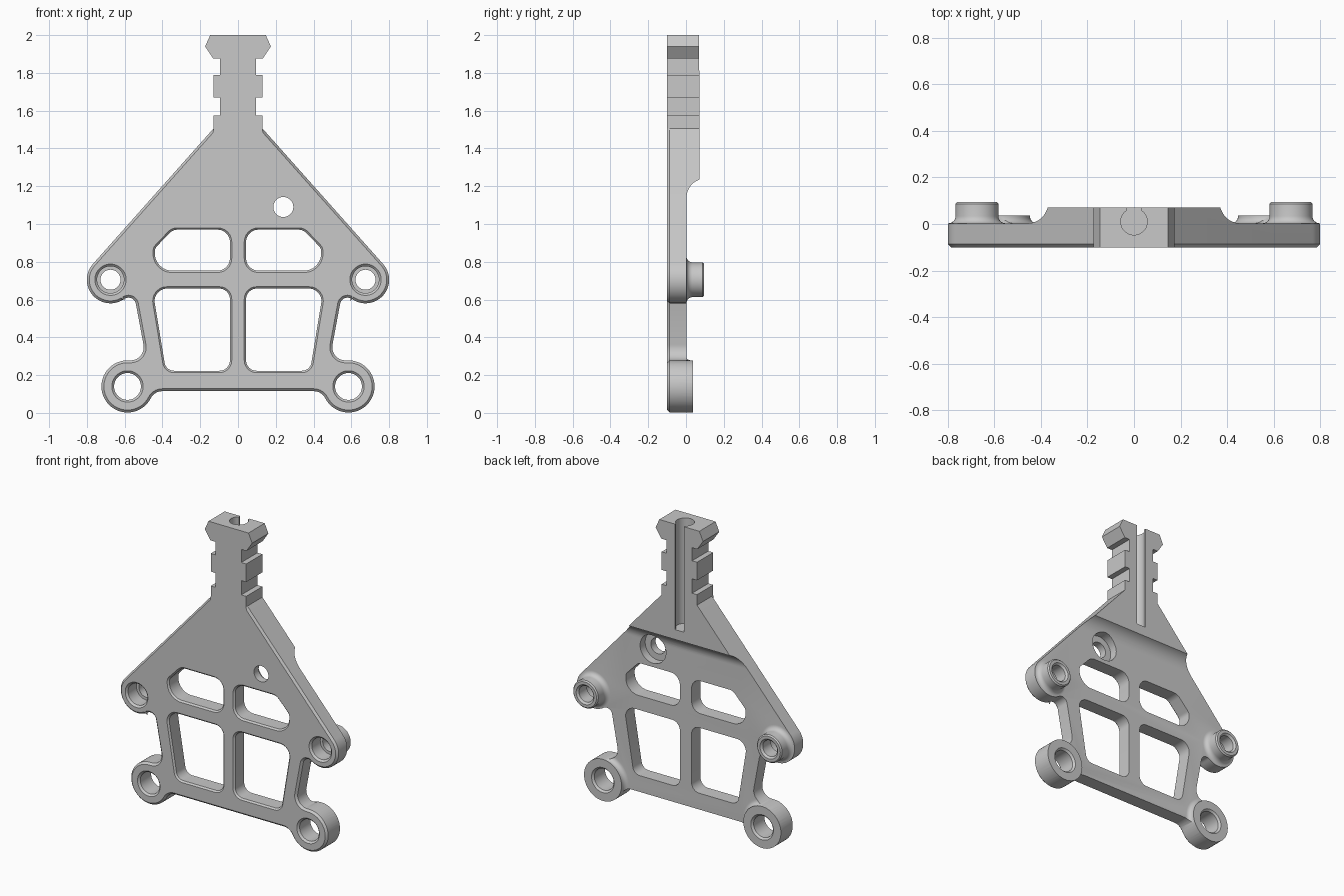
import bpy, bmesh, math
from mathutils import Vector

cube = bpy.data.objects.get("Cube")
if cube:
    bpy.data.objects.remove(cube, do_unlink=True)

FRONT, BACK, CHAMFER = -0.1, 0.003, 0.013

grey = bpy.data.materials.new("plain grey")
grey.use_nodes = True
grey.diffuse_color = (0.58, 0.58, 0.58, 1)
grey.node_tree.nodes["Principled BSDF"].inputs["Base Color"].default_value = (0.58, 0.58, 0.58, 1)


def loft(name, rings):
    """Solid through a list of equal-length point rings, capped at both ends."""
    bm = bmesh.new()
    loops = [[bm.verts.new(p) for p in ring] for ring in rings]
    n = len(loops[0])
    for a, b in zip(loops, loops[1:]):
        for i in range(n):
            j = (i + 1) % n
            bm.faces.new((a[i], a[j], b[j], b[i]))
    bm.faces.new(loops[0])
    bm.faces.new(loops[-1])
    bmesh.ops.recalc_face_normals(bm, faces=bm.faces)
    mesh = bpy.data.meshes.new(name)
    bm.to_mesh(mesh)
    bm.free()
    mesh.materials.append(grey)
    obj = bpy.data.objects.new(name, mesh)
    bpy.context.collection.objects.link(obj)
    return obj


def arc(cx, cz, r, start, end, steps=12):
    angles = [math.radians(start + (end - start) * i / steps) for i in range(steps + 1)]
    return [Vector((cx + r * math.cos(a), cz + r * math.sin(a))) for a in angles]


def grow(points, d, z_limit=9):
    """Offset a closed outline outward by d, leaving points above z_limit."""
    n = len(points)
    area = sum(points[i - 1].cross(points[i]) for i in range(n))
    side = 1 if area > 0 else -1
    out = []
    for i, p in enumerate(points):
        u = (p - points[i - 1]).normalized()
        v = (points[(i + 1) % n] - p).normalized()
        nu, nv = Vector((u.y, -u.x)) * side, Vector((v.y, -v.x)) * side
        m = (nu + nv) / (1 + nu.dot(nv)) if nu.dot(nv) > -0.9 else nu
        out.append(p + m * d if p.y < z_limit else p.copy())
    return out


def rounded(corners, steps=8):
    """Polygon of (x, z, radius) corners with each corner rounded."""
    out = []
    for i, (x, z, r) in enumerate(corners):
        p = Vector((x, z))
        d1 = (Vector(corners[i - 1][:2]) - p).normalized()
        d2 = (Vector(corners[(i + 1) % len(corners)][:2]) - p).normalized()
        half_angle = d1.angle(d2) / 2
        c = p + (d1 + d2).normalized() * r / math.sin(half_angle)
        reach = r / math.tan(half_angle)
        a, b = p + d1 * reach - c, p + d2 * reach - c
        out += [c + a.lerp(b, k / steps).normalized() * r for k in range(steps + 1)]
    return out


def at_y(points, y):
    return [(p.x, y, p.y) for p in points]


def turned(name, x, z, profile, sides=48):
    """Round solid along y from (radius, y) pairs."""
    return loft(name, [at_y(arc(x, z, r, 0, 360, sides)[:-1], y) for r, y in profile])


def cut(target, tool):
    mod = target.modifiers.new("cut", 'BOOLEAN')
    mod.operation, mod.solver, mod.object = 'DIFFERENCE', 'EXACT', tool
    bpy.context.view_layer.objects.active = target
    bpy.ops.object.modifier_apply(modifier=mod.name)
    bpy.data.objects.remove(tool, do_unlink=True)


# Outline: notched neck, sloping shoulder, upper boss, strut, lower boss, base
neck = [(.147, 2), (.174, 1.94), (.132, 1.877), (.094, 1.877), (.094, 1.79), (.13, 1.79),
        (.13, 1.67), (.094, 1.67), (.094, 1.575), (.13, 1.575), (.13, 1.505), (.141, 1.493)]
half = [Vector(p) for p in neck]
half += arc(.675, .705, .125, 41.5, -125, 32)
half += arc(.58, .57, .04, 53, 170, 10)
half += arc(.569, .348, .07, 170, 272)
half += arc(.585, .14, .138, 92, -152, 40)
half += arc(.40, .045, .07, 26, 90, 8)
outline = half + [Vector((-p.x, p.y)) for p in reversed(half)]
body = loft("bracket_body", [at_y(grow(outline, -CHAMFER, 1.5), FRONT),
                             at_y(outline, FRONT + CHAMFER), at_y(outline, .12)])

# Rear waste: leaves a thin lower plate, a cove, a thick neck and the bosses
side = [Vector((BACK, -.1))]
side += [Vector(p) for p in arc(BACK + .1, 1.14, .1, 180, 109, 14)]
side += [Vector((.07, 2.1)), Vector((.2, 2.1)), Vector((.2, -.1))]
waste = loft("rear_waste", [[(x, p.x, p.y) for p in side] for x in (-1, 1)])


def flare(r, f):
    """Concave fillet from the plate up to a boss of radius r."""
    return [(r + f - f * math.sin(a), BACK + f - f * math.cos(a))
            for a in (math.pi / 2 * i / 6 for i in range(7))]


for s in (-1, 1):
    upper = flare(.092, .031)
    cut(waste, turned("upper_boss", s * .675, .705,
                      [(upper[0][0], -.03)] + upper + [(.092, .087), (.084, .095)]))
    lower = flare(.138, .03)
    cut(waste, turned("lower_boss", s * .585, .14,
                      [(lower[0][0], -.03)] + lower + [(.138, .037)]))
cut(body, waste)

# Lightening windows with chamfered front rims
windows = [
    [(.033, .743, .075), (.45, .743, .1), (.45, .875, .05), (.35, .98, .07), (.033, .98, .075)],
    [(.033, .213, .065), (.39, .213, .06), (.465, .668, .075), (.033, .668, .065)],
]
for s in (-1, 1):
    for corners in windows:
        shape = rounded([(s * x, z, r) for x, z, r in corners])
        cut(body, loft("window_cutter", [at_y(grow(shape, .02), FRONT - .02),
                                         at_y(grow(shape, -.01), FRONT + .01),
                                         at_y(grow(shape, -.01), .2)]))
    # Stepped bore through the upper boss
    cut(body, turned("upper_bore", s * .675, .705,
                     [(.103, -.12), (.071, -.088), (.071, 0), (.053, 0), (.053, .083), (.095, .125)]))
    # Bore through the lower boss, chamfered at both ends
    cut(body, turned("lower_bore", s * .585, .14,
                     [(.103, -.12), (.071, -.088), (.071, .025), (.103, .057)]))

# Offset hole with a counterbore at the rear
cut(body, turned("offset_hole", .24, 1.09,
                 [(.053, -.15), (.053, -.05), (.095, -.05), (.095, .15)], 40))

# Keyhole channel up the back of the neck
mouth = math.degrees(math.asin(.033 / .057))
key = arc(0, .01, .057, 90 + mouth, 450 - mouth, 32) + [Vector((.033, .2)), Vector((-.033, .2))]
cut(body, loft("channel_cutter", [[(p.x, p.y, z) for p in key] for z in (1.3, 2.1)]))

bpy.ops.object.select_all(action='DESELECT')
body.select_set(True)
bpy.context.view_layer.objects.active = body
bpy.ops.object.shade_smooth_by_angle(angle=math.radians(30))
